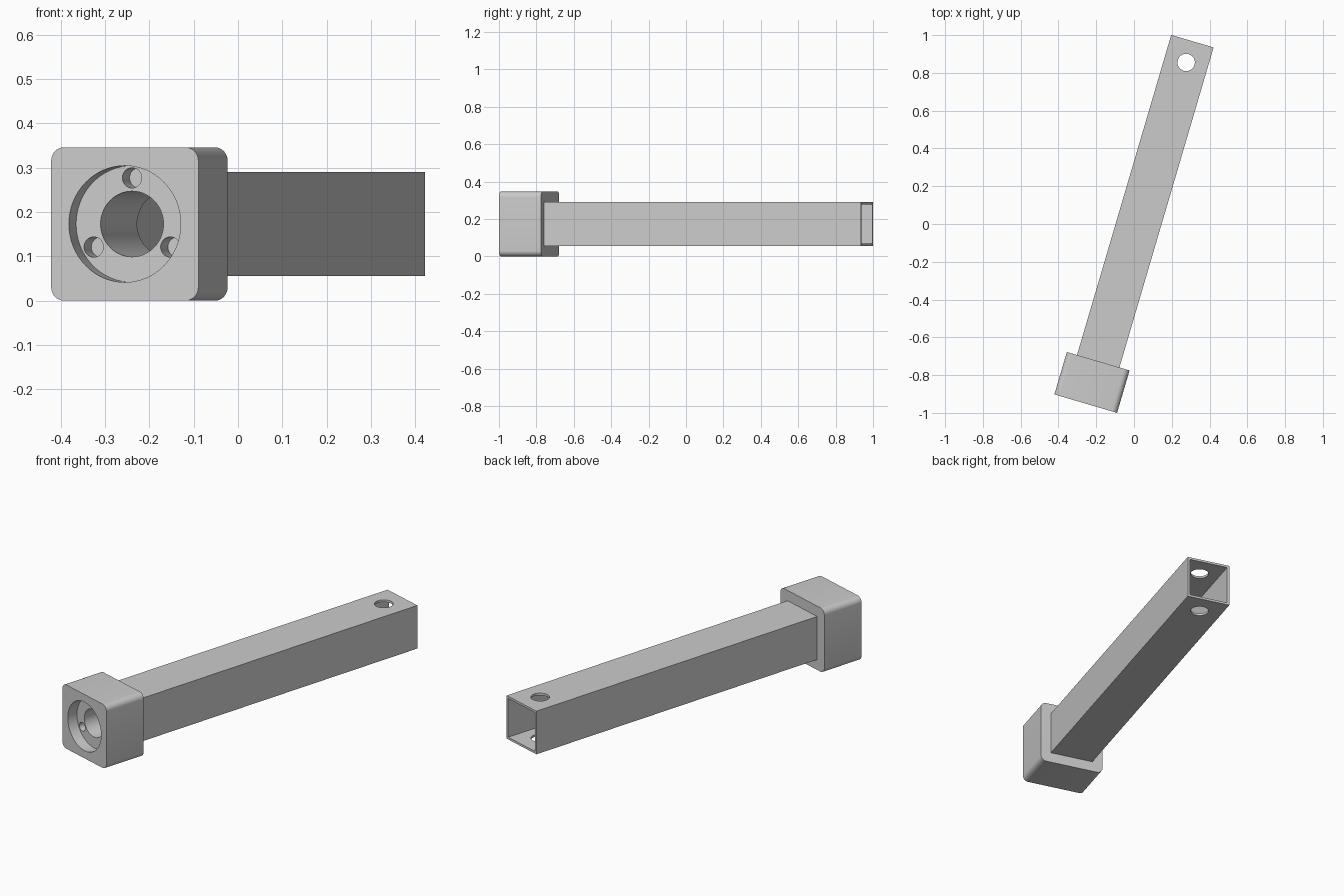
import bpy, bmesh
from math import sin, cos, radians, pi
from mathutils import Matrix

if "Cube" in bpy.data.objects:
    bpy.data.objects.remove(bpy.data.objects["Cube"])

TILT = radians(16.4)
HALF = 0.173          # half the head size, also the axis height
HEAD_D = 0.234        # head depth along the axis
TUBE = 0.234          # outer tube size
WALL = 0.012
LENGTH = 2.0
RECESS = 0.058


def box(name, size, y0, y1, radius=0):
    """Square bar along local y, optionally with rounded long edges."""
    bm = bmesh.new()
    bmesh.ops.create_cube(bm, size=1)
    bm.transform(Matrix.Translation((0, (y0 + y1) / 2, HALF)) @
                 Matrix.Diagonal((size, y1 - y0, size, 1)))
    if radius:
        edges = [e for e in bm.edges
                 if abs(e.verts[0].co.y - e.verts[1].co.y) > 1e-4]
        bmesh.ops.bevel(bm, geom=edges, offset=radius, offset_type='OFFSET',
                        segments=8, profile=0.5, affect='EDGES')
    return finish(name, bm)


def cylinder(name, radius, depth, matrix, segments=64):
    bm = bmesh.new()
    bmesh.ops.create_cone(bm, cap_ends=True, segments=segments, radius1=radius,
                          radius2=radius, depth=depth)
    bm.transform(matrix)
    return finish(name, bm)


def bore(name, radius, y0, y1, x=0, z=0, segments=64):
    """Cylinder along local y."""
    m = Matrix.Translation((x, (y0 + y1) / 2, HALF + z)) @ Matrix.Rotation(pi / 2, 4, 'X')
    return cylinder(name, radius, y1 - y0, m, segments)


def finish(name, bm):
    bmesh.ops.recalc_face_normals(bm, faces=bm.faces)
    mesh = bpy.data.meshes.new(name)
    bm.to_mesh(mesh)
    bm.free()
    ob = bpy.data.objects.new(name, mesh)
    bpy.context.collection.objects.link(ob)
    return ob


def combine(ob, tool, operation='DIFFERENCE'):
    tool.hide_render = True
    mod = ob.modifiers.new(operation.title(), 'BOOLEAN')
    mod.operation, mod.object, mod.solver = operation, tool, 'EXACT'
    bpy.context.view_layer.objects.active = ob
    bpy.ops.object.modifier_apply(modifier=mod.name)
    bpy.data.objects.remove(tool, do_unlink=True)


# Head block with a plug that fits inside the tube
head = box("head_block", 2 * HALF, 0, HEAD_D, 0.03)
combine(head, box("plug", TUBE - 2 * WALL - 0.003, 0.15, 0.35), 'UNION')

# Round recess, central bore and three screw holes
combine(head, bore("recess_cutter", 0.1315, -0.1, RECESS))
combine(head, bore("bore_cutter", 0.074, 0.02, 0.45))
for k in range(3):
    a = radians(90 + 120 * k)
    combine(head, bore("screw_cutter", 0.0228, 0.03, RECESS + 0.058,
                       0.104 * cos(a), 0.104 * sin(a), 32))

# Hollow square tube with a cross hole near the open end
tube = box("square_tube", TUBE, HEAD_D, LENGTH)
combine(tube, box("hollow_cutter", TUBE - 2 * WALL, HEAD_D - 0.1, LENGTH + 0.1))
combine(tube, cylinder("pin_cutter", 0.046, 0.6,
                       Matrix.Translation((0, LENGTH - 0.117, HALF))))

# Smooth the round faces and turn everything into place
place = (Matrix.Translation((-0.2555, -0.951, 0)) @ Matrix.Rotation(-TILT, 4, 'Z'))
for ob in (head, tube):
    ob.data.transform(place)
    bpy.ops.object.select_all(action='DESELECT')
    ob.select_set(True)
    bpy.context.view_layer.objects.active = ob
    bpy.ops.object.shade_smooth_by_angle(angle=radians(30))
